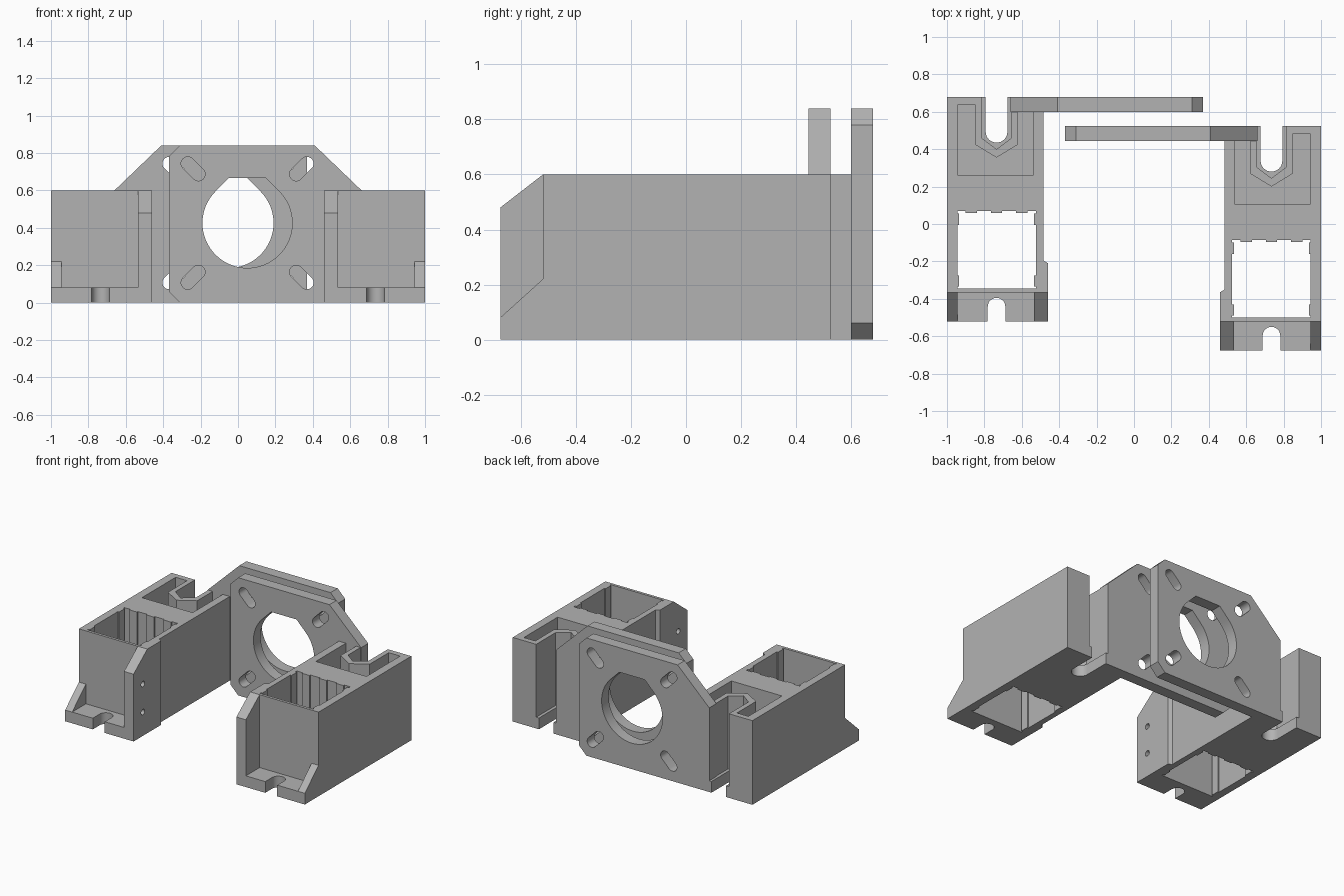
import bpy, bmesh
from math import sin, cos, pi, radians
from mathutils import Matrix

if "Cube" in bpy.data.objects:
    bpy.data.objects.remove(bpy.data.objects["Cube"])

grey = bpy.data.materials.new("plain_grey")
grey.use_nodes = True
colour = (0.45, 0.45, 0.45, 1)
grey.diffuse_color = colour
grey.node_tree.nodes["Principled BSDF"].inputs["Base Color"].default_value = colour


def prism(name, pts, axis, lo, hi, side, dy):
    """Extrude a profile along x, y or z; side mirrors in x, dy shifts in y."""
    place = {"x": lambda a, b, t: (t, a, b),
             "y": lambda a, b, t: (a, t, b),
             "z": lambda a, b, t: (a, b, t)}[axis]
    bm = bmesh.new()
    rings = []
    for t in (lo, hi):
        ring = []
        for a, b in pts:
            x, y, z = place(a, b, t)
            ring.append(bm.verts.new((side * x, y + dy, z)))
        rings.append(ring)
    bottom, top = rings
    bm.faces.new(bottom)
    bm.faces.new(top)
    for i in range(len(pts)):
        j = (i + 1) % len(pts)
        bm.faces.new((bottom[i], bottom[j], top[j], top[i]))
    bmesh.ops.recalc_face_normals(bm, faces=bm.faces)
    mesh = bpy.data.meshes.new(name)
    bm.to_mesh(mesh)
    bm.free()
    mesh.materials.append(grey)
    obj = bpy.data.objects.new(name, mesh)
    bpy.context.collection.objects.link(obj)
    return obj


def cut(target, cutters):
    """Subtract each cutter, then remove it."""
    for c in cutters:
        c.hide_render = True
        mod = target.modifiers.new("cut", "BOOLEAN")
        mod.operation, mod.solver, mod.object = "DIFFERENCE", "EXACT", c
        bpy.context.view_layer.objects.active = target
        bpy.ops.object.modifier_apply(modifier=mod.name)
        bpy.data.objects.remove(c)


def smooth(obj):
    bpy.ops.object.select_all(action="DESELECT")
    obj.select_set(True)
    bpy.context.view_layer.objects.active = obj
    bpy.ops.object.shade_smooth_by_angle(angle=radians(30))


def rect(a0, a1, b0, b1):
    return [(a0, b0), (a1, b0), (a1, b1), (a0, b1)]


def arc(cx, cy, r, start, end, n):
    return [(cx + r * cos(radians(start + (end - start) * i / n)),
             cy + r * sin(radians(start + (end - start) * i / n))) for i in range(n + 1)]


def capsule(cx, cy, r, half, angle):
    """Slot outline with round ends, turned by angle."""
    dx, dy = half * cos(radians(angle)), half * sin(radians(angle))
    return (arc(cx + dx, cy + dy, r, angle - 90, angle + 90, 10)
            + arc(cx - dx, cy - dy, r, angle + 90, angle + 270, 10))


def bracket(label, side, dy):
    def part(name, pts, axis, lo, hi):
        return prism(label + "_" + name, pts, axis, lo, hi, side, dy)

    mid = 0.735      # centre line of the arm
    floor = 0.08     # thickness of all floors

    # Arm block, slightly wider near the front
    arm = part("arm", [(0.46, -0.52), (1, -0.52), (1, 0.525), (0.66, 0.525), (0.66, 0.445),
                       (0.485, 0.445), (0.485, -0.35), (0.46, -0.365)], "z", 0, 0.6)
    recess = [(0.54, 0.105), (0.94, 0.105), (0.94, 0.485), (0.85, 0.485), (0.85, 0.27),
              (mid, 0.2), (0.62, 0.27), (0.62, 0.47), (0.54, 0.47)]
    trap = [(0.655, 0.7), (0.655, 0.305), (mid, 0.245), (0.815, 0.305), (0.815, 0.7)]
    slot = [(mid + 0.058, 0.7), (mid - 0.058, 0.7)] + arc(mid, 0.338, 0.058, 180, 360, 16)
    cut(arm, [part("window", rect(0.525, 0.945, -0.5, -0.085), "z", -0.1, 0.7),
              part("recess", recess, "z", floor, 0.7),
              part("trap", trap, "z", floor, 0.7),
              part("slot", slot, "z", -0.1, 0.7)])
    smooth(arm)

    # Shallow ribs lining the window
    for i, x in enumerate((0.6, 0.735, 0.87)):
        part("back_rib_%d" % i, rect(x - 0.03, x + 0.03, -0.095, -0.08), "z", 0, 0.6)
    for i, y in enumerate((-0.46, -0.13)):
        part("inner_rib_%d" % i, rect(0.52, 0.535, y - 0.03, y + 0.03), "z", 0, 0.6)
        part("outer_rib_%d" % i, rect(0.935, 0.95, y - 0.03, y + 0.03), "z", 0, 0.6)

    # Front foot with an open screw slot
    foot = part("foot", rect(0.535, 0.945, -0.675, -0.52), "z", 0, floor)
    notch = [(mid - 0.047, -0.8), (mid + 0.047, -0.8)] + arc(mid, -0.597, 0.047, 0, 180, 16)
    cut(foot, [part("notch", notch, "z", -0.1, 0.2)])
    smooth(foot)

    # Tall inner cheek with two blind holes, low outer cheek
    cheek = part("inner_cheek", [(-0.52, 0), (-0.675, 0), (-0.675, 0.48), (-0.52, 0.6)],
                 "x", 0.46, 0.535)
    cut(cheek, [part("blind_hole", arc(-0.57, z, 0.02, 0, 337.5, 15), "x", 0.4, 0.51)
                for z in (0.17, 0.37)])
    smooth(cheek)
    part("outer_cheek", [(-0.52, 0), (-0.675, 0), (-0.675, floor), (-0.52, 0.22)], "x", 0.945, 1)

    # Upright plate with a flat-topped opening and four diagonal slots
    plate = part("plate", [(-0.31, 0), (0.66, 0), (0.66, 0.6), (0.41, 0.84), (-0.31, 0.84),
                           (-0.37, 0.78), (-0.37, 0.06)], "y", 0.445, 0.525)
    cx, cz, r = 0.05, 0.425, 0.24
    opening = arc(cx, cz, r, 135, 405, 48) + [(cx + 0.1, cz + r), (cx - 0.1, cz + r)]
    cutters = [part("opening", opening, "y", 0.3, 0.7)]
    for sx in (-1, 1):
        for sz in (-1, 1):
            cutters.append(part("bolt_slot", capsule(cx + sx * 0.29, cz + sz * 0.29, 0.036, 0.04,
                                                     45 * sx * sz), "y", 0.3, 0.7))
    cut(plate, cutters)
    smooth(plate)


bracket("left", 1, 0)
bracket("right", -1, 0.155)
